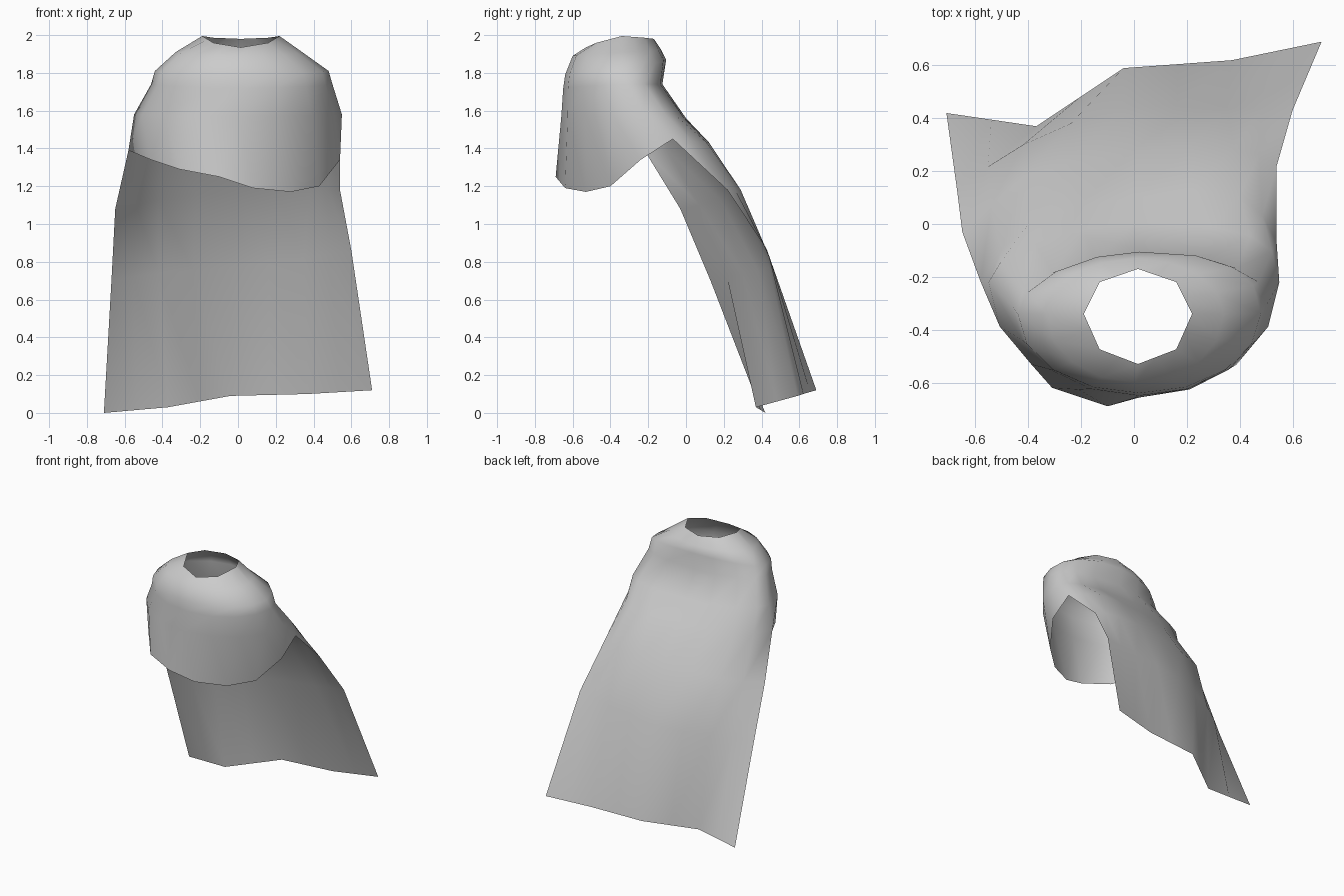
import bpy, bmesh
from math import sin, cos, pi
from mathutils import Vector

if "Cube" in bpy.data.objects:
    bpy.data.objects.remove(bpy.data.objects["Cube"])

N = 16  # columns around: 0 = right, 4 = front, 8 = left, 12 = back


def spow(v, p):
    return (abs(v) ** p) * (1 if v >= 0 else -1)


def ring(xl, xr, yf, yc, yb, zf, zs, zb, right=1.0, left=1.0):
    """Closed lopsided ellipse; right and left set how square the back is."""
    pts = []
    for k in range(N):
        a = 2 * pi * k / N
        c, s = cos(a), sin(a)
        p = 1.0 if s > 0 else (right if c > 0 else left)
        c, s = spow(c, p), spow(s, p)
        x = (xr if c > 0 else -xl) * c + (xl + xr) / 2 * (1 - abs(c))
        y = yc + (yf - yc) * s if s > 0 else yc - (yb - yc) * s
        z = zs + ((zf if s > 0 else zb) - zs) * abs(s) ** 1.5
        pts.append(Vector((x, y, z)))
    return pts


def refine(points):
    """Put a smooth in-between point in each gap."""
    p = [Vector(q) for q in points]
    e = [2 * p[0] - p[1]] + p + [2 * p[-1] - p[-2]]
    out = [p[0]]
    for i in range(len(p) - 1):
        out.append((9 * (e[i + 1] + e[i + 2]) - e[i] - e[i + 3]) / 16)
        out.append(p[i + 1])
    return out


bm = bmesh.new()


def bridge(a, b, closed=False):
    n = len(a)
    for i in range(n if closed else n - 1):
        j = (i + 1) % n
        bm.faces.new((a[i], b[i], b[j], a[j]))


def add(points):
    return [bm.verts.new(p) for p in points]


def straighten(pts):
    """Flatten every other column so the neck edge is coarse."""
    for i in range(1, N, 2):
        pts[i] = (pts[i - 1] + pts[(i + 1) % N]) / 2
    return pts


# collar with its upright back edge, and shoulders
rings = [add(straighten(ring(*r)) if r[0] > -0.3 else ring(*r)) for r in (
    (-0.19, 0.22, -0.53, -0.34, -0.17, 1.935, 1.995, 1.98),
    (-0.33, 0.34, -0.60, -0.34, -0.13, 1.89, 1.91, 1.92),
    (-0.44, 0.48, -0.64, -0.34, -0.105, 1.79, 1.81, 1.87, 0.8, 1.1),
    (-0.46, 0.50, -0.65, -0.31, -0.125, 1.72, 1.74, 1.74, 0.75, 1.1),
    (-0.55, 0.55, -0.66, -0.22, 0.00, 1.57, 1.58, 1.56, 0.65, 1.1),
)]
for a, b in zip(rings, rings[1:]):
    bridge(a, b, True)
shoulder = rings[-1]

# draped front hem, right to left
hem = add([(0.54, -0.07, 1.45), (0.54, -0.24, 1.34), (0.43, -0.40, 1.20),
           (0.28, -0.53, 1.17), (0.08, -0.64, 1.19), (-0.10, -0.69, 1.25),
           (-0.31, -0.62, 1.29), (-0.46, -0.43, 1.34), (-0.58, -0.22, 1.39)])
bridge(shoulder[:9], hem)

# long back panel, each row left to right
rows = [
    [(-0.58, -0.22, 1.39), (-0.40, 0.00, 1.40), (0, 0.10, 1.43),
     (0.40, 0.11, 1.43), (0.54, -0.07, 1.45)],
    [(-0.65, -0.03, 1.08), (-0.42, 0.18, 1.13), (0, 0.27, 1.17),
     (0.38, 0.29, 1.18), (0.54, 0.22, 1.18)],
    [(-0.67, 0.13, 0.70), (-0.42, 0.30, 0.74), (-0.04, 0.44, 0.77),
     (0.35, 0.44, 0.82), (0.60, 0.43, 0.86)],
    [(-0.71, 0.42, 0.00), (-0.37, 0.37, 0.03), (-0.04, 0.59, 0.09),
     (0.37, 0.62, 0.10), (0.71, 0.69, 0.12)],
]
upper = shoulder[8:] + shoulder[:1]
for i, row in enumerate(rows):
    pts = refine(row)
    if i == 1:  # crease beside the left edge
        pts[1] = Vector((-0.54, 0.07, 1.10))
    if i == 3:  # straight hem between its corners
        for k in (1, 3, 5, 7):
            pts[k] = (pts[k - 1] + pts[k + 1]) / 2
    if i == 0:
        lower = [hem[8]] + add(pts[1:-1]) + [hem[0]]
    else:
        lower = add(pts)
    bridge(upper, lower)
    upper = lower

bmesh.ops.recalc_face_normals(bm, faces=bm.faces)
mesh = bpy.data.meshes.new("cape")
bm.to_mesh(mesh)
bm.free()
cape = bpy.data.objects.new("cape", mesh)
bpy.context.collection.objects.link(cape)
bpy.context.view_layer.objects.active = cape
cape.select_set(True)
bpy.ops.object.shade_smooth_by_angle(angle=pi / 3)
